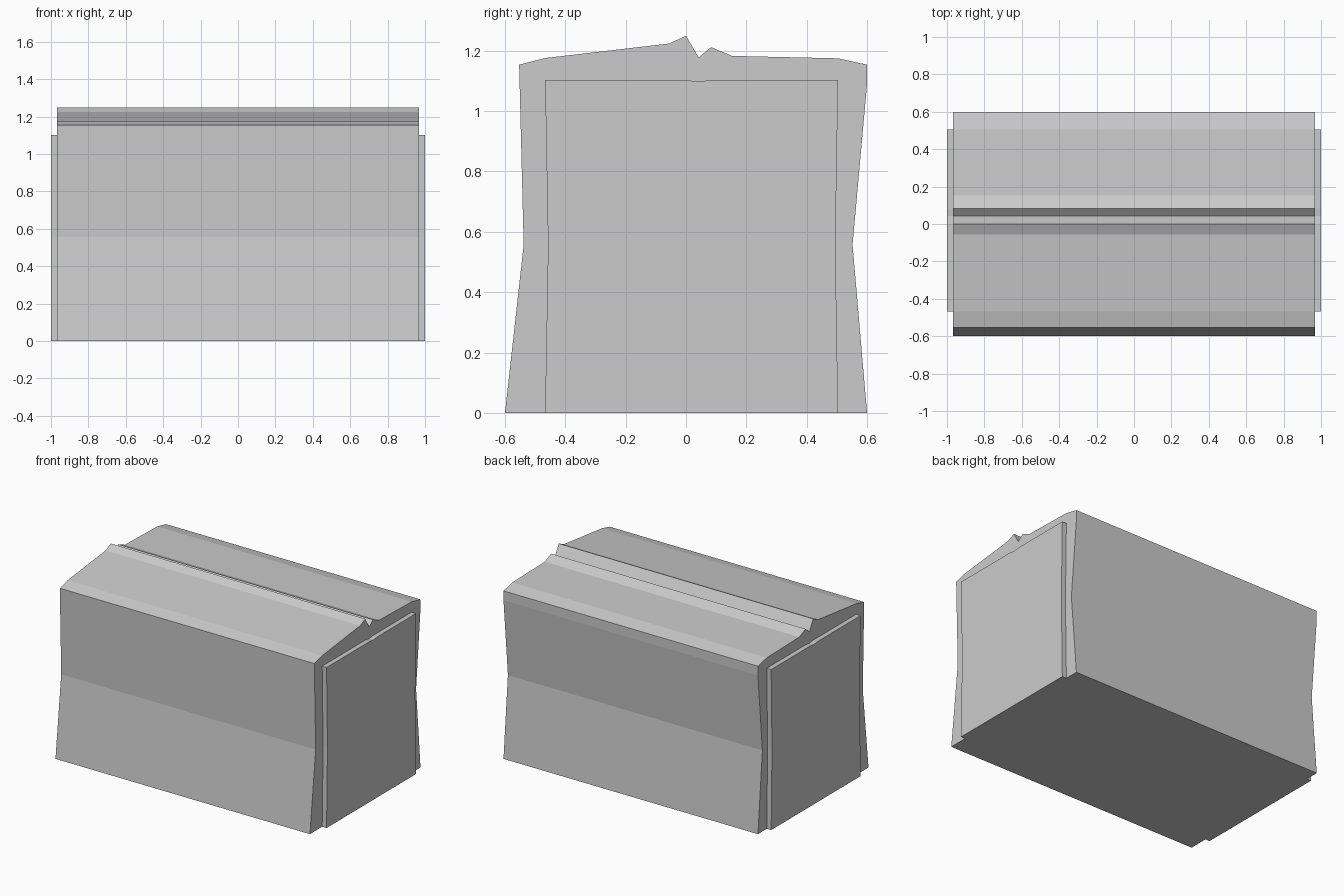
import bpy, bmesh

if "Cube" in bpy.data.objects:
    bpy.data.objects.remove(bpy.data.objects["Cube"])

# Side outline of the body, and the matching outline of the raised end panels (y, z)
body = [(-.60, 0), (-.538, .557), (-.553, 1.154), (-.467, 1.176), (-.056, 1.224),
        (0, 1.25), (.042, 1.178), (.083, 1.212), (.153, 1.183), (.504, 1.175),
        (.60, 1.154), (.60, 1.09), (.552, .557), (.60, 0)]
panel = [(-.467, 0), (-.457, .557), (-.467, 1.103), (-.467, 1.103), (-.056, 1.103),
         (0, 1.103), (.042, 1.098), (.083, 1.103), (.153, 1.103), (.504, 1.103),
         (.504, 1.103), (.504, 1.103), (.495, .557), (.504, 0)]

bm = bmesh.new()


def ring(outline, x):
    return [bm.verts.new((x, y, z)) for y, z in outline]


# Loft along x: left panel, body, right panel
rings = [ring(panel, -1), ring(panel, -.967), ring(body, -.967),
         ring(body, .967), ring(panel, .967), ring(panel, 1)]
for a, b in zip(rings, rings[1:]):
    for i in range(len(body) - 1):
        bm.faces.new((a[i], a[i + 1], b[i + 1], b[i]))

# End faces and the stepped base
bm.faces.new(rings[0])
bm.faces.new(rings[-1])
bm.faces.new([r[0] for r in rings] + [r[-1] for r in reversed(rings)])

bmesh.ops.remove_doubles(bm, verts=bm.verts[:], dist=.0001)
bmesh.ops.recalc_face_normals(bm, faces=bm.faces[:])
mesh = bpy.data.meshes.new("ridged_block")
bm.to_mesh(mesh)
bm.free()
bpy.context.collection.objects.link(bpy.data.objects.new("ridged_block", mesh))
